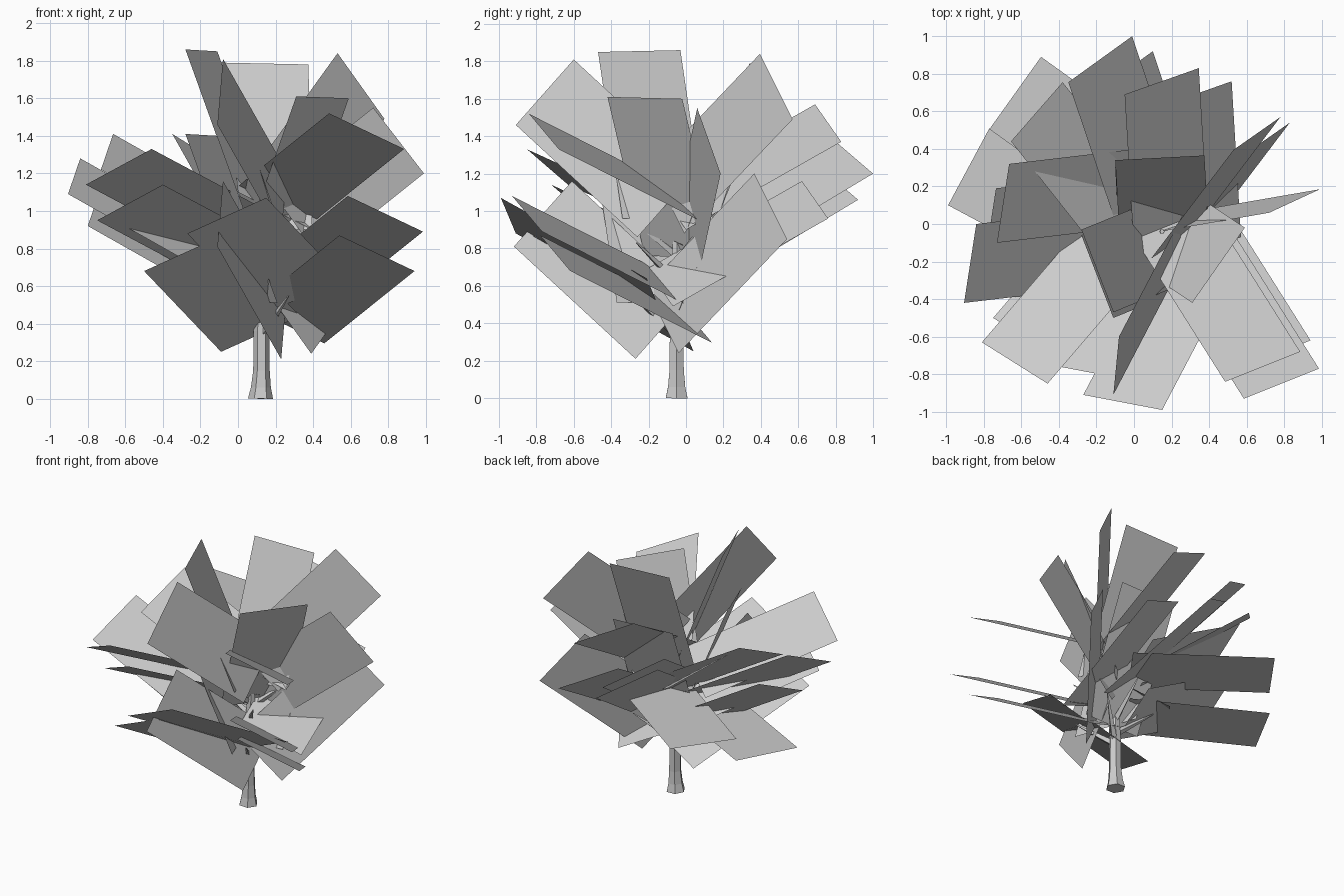
import bpy, bmesh, math
from mathutils import Vector as V

if "Cube" in bpy.data.objects:
    bpy.data.objects.remove(bpy.data.objects["Cube"])


def make_object(name, bm):
    me = bpy.data.meshes.new(name)
    bm.to_mesh(me)
    bm.free()
    ob = bpy.data.objects.new(name, me)
    bpy.context.collection.objects.link(ob)
    return ob


def leaves(name, edge, inward, tips):
    """Rectangular leaf cards sharing one orientation, each placed by an outer corner."""
    bm = bmesh.new()
    e, d = V(edge), V(inward)
    for t in tips:
        p = V(t)
        bm.faces.new([bm.verts.new(q) for q in (p, p + e, p + e + d, p + d)])
    make_object(name, bm)


def tube(name, path, sides):
    """Tapered low-poly limb through (point, radius) stations."""
    bm = bmesh.new()
    axis = (V(path[-1][0]) - V(path[0][0])).normalized()
    u = axis.cross(V((0, 1, 0))).normalized()
    w = axis.cross(u)
    rings = []
    for p, r in path:
        rings.append([bm.verts.new(V(p) + r * (u * math.cos(2 * math.pi * i / sides)
                                               + w * math.sin(2 * math.pi * i / sides)))
                      for i in range(sides)])
    for a, b in zip(rings, rings[1:]):
        for i in range(sides):
            j = (i + 1) % sides
            bm.faces.new((a[i], a[j], b[j], b[i]))
    bm.faces.new(rings[0][::-1])
    bm.faces.new(rings[-1])
    bmesh.ops.recalc_face_normals(bm, faces=bm.faces[:])
    make_object(name, bm)


# flared trunk
tube("trunk", [((.12, -.05, 0), .067), ((.122, -.05, .06), .053), ((.125, -.05, .15), .044),
               ((.125, -.05, .36), .042), ((.14, -.05, .7), .035), ((.15, -.04, 1.1), .012)], 6)

# short tapering branches
for i, (z, ang) in enumerate([(.42, -60), (.45, 40), (.5, 160), (.55, -125), (.6, 85),
                              (.7, -50), (.75, 190), (.8, 30), (.85, -110), (.9, 120)]):
    a = math.radians(ang)
    out = V((math.cos(a), math.sin(a), .75))
    root = V((.13, -.05, z - .08))
    tube(f"branch_{i}", [(root, .025), (root + out * .14, .016), (root + out * .28, .004)], 4)

# leaf cards facing the front
leaves("front_right_leaves", (-.40, -.16, .19), (-.48, .76, -.385),
       [(.985, -.77, .89), (.94, -.62, .68), (.885, -.68, 1.33)])
leaves("front_leaves", (.42, -.08, .19), (.41, .78, -.43),
       [(-.27, -.91, .88), (-.50, -.74, .68)])
leaves("front_left_leaves", (.35, -.22, .19), (.6, .7, -.32),
       [(-.81, -.63, 1.14), (-.75, -.5, .95)])
leaves("front_upright_leaves", (.03, .31, .35), (.34, .65, -.6),
       [(-.11, -.92, .81), (-.11, -.91, 1.46)])

# leaf cards on the right side
leaves("right_upright_leaves", (-.25, -.175, .35), (-.44, -.58, -.61),
       [(.78, .57, 1.49), (.83, .54, .85)])
leaves("right_leaf", (-.27, -.125, .35), (-.75, -.13, -.6), [(.99, .185, 1.2)])

# leaf cards on the back
leaves("back_leaves", (-.34, -.245, .21), (.27, -.8, -.48),
       [(-.01, 1.0, 1.2), (.1, .92, 1.06)])
leaves("back_right_leaves", (-.395, -.14, .2), (.05, -.83, -.47),
       [(.345, .83, 1.37), (.52, .76, .96)])
leaves("back_left_leaf", (-.275, -.315, .2), (.53, -.67, -.41), [(-.38, .755, 1.2)])

# level leaf cards at the back left
leaves("back_left_level_leaf", (-.275, -.385, 0), (.78, -.56, 0), [(-.495, .89, .83)])
leaves("back_left_low_leaf", (.22, .41, 0), (.85, -.455, 0), [(-.99, .1, .67)])

# leaf cards on the left side
leaves("left_leaves", (.065, .42, .19), (.85, .1, -.48),
       [(-.905, -.42, 1.09), (-.80, -.23, .92), (-.73, -.1, 1.22)])

# steep leaf cards of the crown
leaves("crown_left_leaves", (.17, -.44, -.01), (.32, .13, -.89),
       [(-.28, -.03, 1.86), (-.28, -.06, 1.41)])
leaves("crown_back_leaves", (.475, .025, -.01), (.02, -.36, -.88),
       [(-.1, .34, 1.79), (-.1, .3, 1.36)])
leaves("crown_right_leaf", (.28, .4, -.01), (-.3, .2, -.85), [(.31, -.42, 1.61)])
